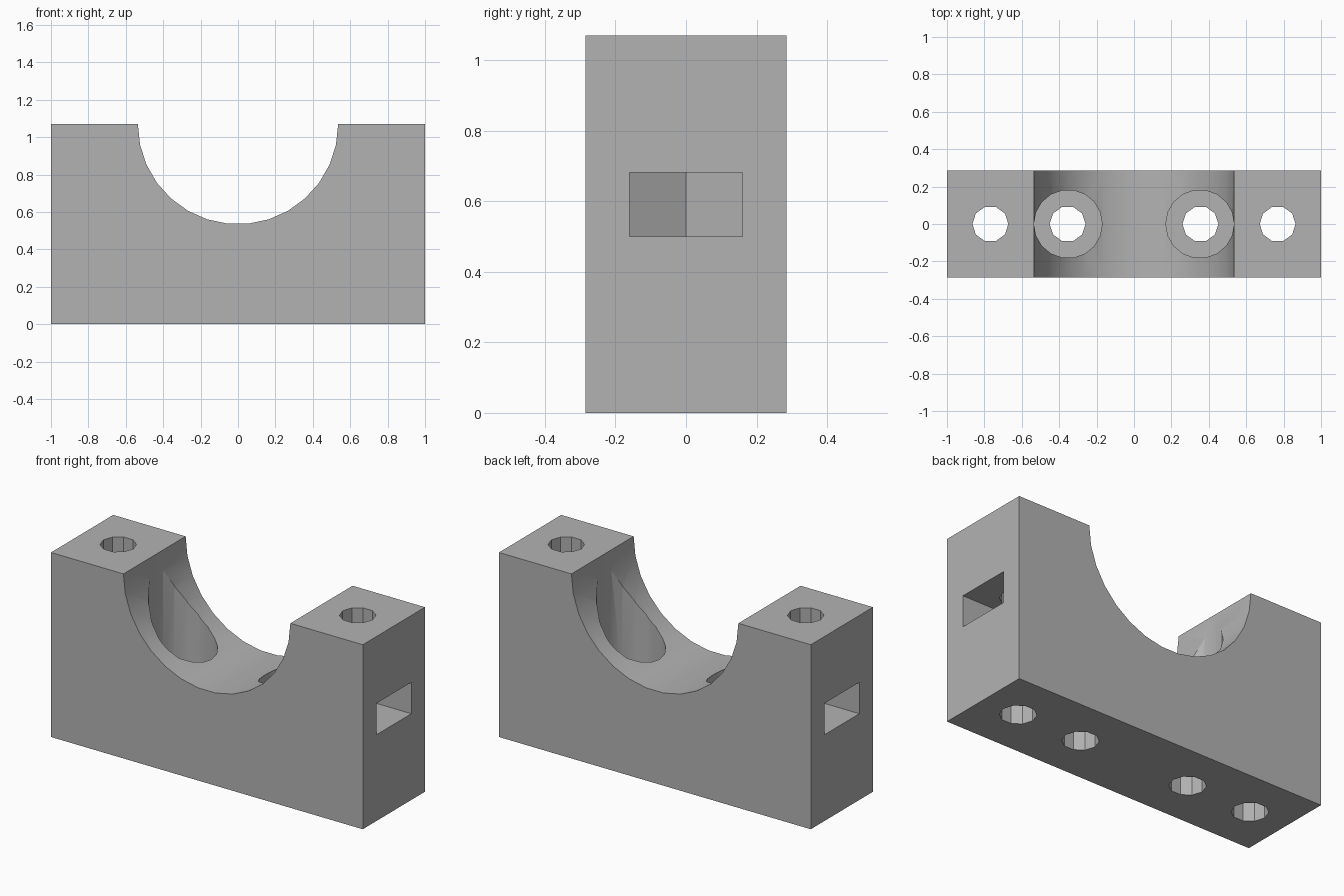
import bpy, bmesh
from math import sin, cos, pi, radians

W, D, H = 1.0, 0.285, 1.07        # half width, half depth, height
BORE = 0.5355                     # radius of the half-round saddle

cube = bpy.data.objects.get("Cube")
if cube:
    bpy.data.objects.remove(cube, do_unlink=True)

grey = bpy.data.materials.new("plain grey")
grey.use_nodes = True
colour = (0.45, 0.45, 0.45, 1)
grey.diffuse_color = colour
grey.node_tree.nodes["Principled BSDF"].inputs["Base Color"].default_value = colour


def prism(name, points, offset):
    """Extrude a closed outline of 3D points along offset."""
    bm = bmesh.new()
    face = bm.faces.new([bm.verts.new(p) for p in points])
    new = bmesh.ops.extrude_face_region(bm, geom=[face])["geom"]
    bmesh.ops.translate(bm, vec=offset,
                        verts=[v for v in new if isinstance(v, bmesh.types.BMVert)])
    bmesh.ops.recalc_face_normals(bm, faces=bm.faces)
    mesh = bpy.data.meshes.new(name)
    bm.to_mesh(mesh)
    bm.free()
    obj = bpy.data.objects.new(name, mesh)
    bpy.context.collection.objects.link(obj)
    mesh.materials.append(grey)
    return obj


def round_cutter(name, x, radius, sides, z0, z1):
    ring = [(x + radius * cos(2 * pi * i / sides),
             radius * sin(2 * pi * i / sides), z0) for i in range(sides)]
    return prism(name, ring, (0, 0, z1 - z0))


# Block with a half-round saddle in its top
saddle = [(BORE * cos(pi + pi * i / 15), -D, H + BORE * sin(pi + pi * i / 15))
          for i in range(16)]
block = prism("bearing_block",
              [(-W, -D, 0), (-W, -D, H)] + saddle + [(W, -D, H), (W, -D, 0)],
              (0, 2 * D, 0))

cutters = []
for s in (-1, 1):
    # Nut slot in the end face, with a pointed inner end
    slot = [(1.1, -0.16), (1.1, 0.16), (0.678, 0.16), (0.585, 0), (0.678, -0.16)]
    cutters.append(prism("nut_slot_cutter", [(s * x, y, 0.5) for x, y in slot],
                         (0, 0, 0.182)))
    # Outer bolt hole, inner bolt hole and its counterbore
    cutters.append(round_cutter("outer_hole_cutter", s * 0.768, 0.096, 10, -0.1, 1.2))
    cutters.append(round_cutter("inner_hole_cutter", s * 0.355, 0.096, 10, -0.1, 0.8))
    cutters.append(round_cutter("counterbore_cutter", s * 0.3525, 0.1825, 18, 0.357, 1.2))

bpy.context.view_layer.objects.active = block
for c in cutters:
    c.hide_render = True
    mod = block.modifiers.new(c.name, "BOOLEAN")
    mod.operation = "DIFFERENCE"
    mod.solver = "EXACT"
    mod.object = c
    bpy.ops.object.modifier_apply(modifier=mod.name)
    bpy.data.objects.remove(c, do_unlink=True)

# Smooth the saddle and counterbores, keep the other edges crisp
bpy.ops.object.select_all(action="DESELECT")
block.select_set(True)
bpy.ops.object.shade_smooth_by_angle(angle=radians(30))
